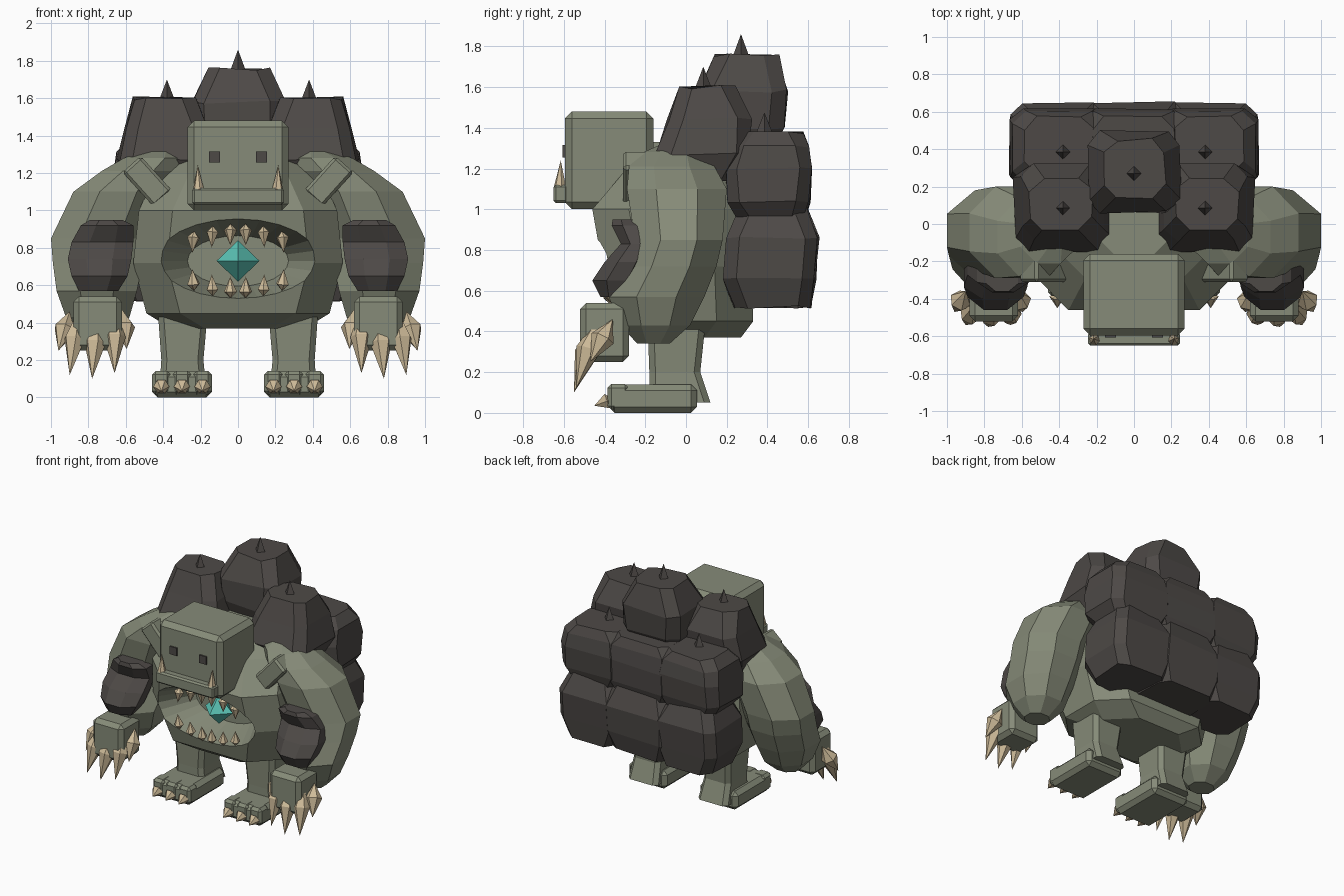
import bpy, bmesh, math, random
from mathutils import Vector, Matrix

random.seed(4)
cube = bpy.data.objects.get("Cube")
if cube:
    bpy.data.objects.remove(cube, do_unlink=True)


def material(name, rgb):
    m = bpy.data.materials.new(name)
    m.use_nodes = True
    m.diffuse_color = (*rgb, 1)
    m.node_tree.nodes["Principled BSDF"].inputs["Base Color"].default_value = (*rgb, 1)
    return m


SKIN = material("moss grey skin", (0.24, 0.26, 0.19))
ROCK = material("dark rock", (0.075, 0.067, 0.062))
BONE = material("bone", (0.62, 0.5, 0.32))
GEM = material("teal crystal", (0.1, 0.53, 0.45))


def finish(bm, name, mat, mirror=False):
    bmesh.ops.recalc_face_normals(bm, faces=bm.faces)
    me = bpy.data.meshes.new(name)
    bm.to_mesh(me)
    bm.free()
    me.materials.append(mat)
    ob = bpy.data.objects.new(name, me)
    bpy.context.collection.objects.link(ob)
    if mirror:
        ob.modifiers.new("mirror", "MIRROR").use_mirror_merge = False
    return ob


def stack(bm, loops):
    """Skin a list of point rings and cap both ends."""
    loops = [[bm.verts.new(p) for p in ring] for ring in loops]
    n = len(loops[0])
    for a, b in zip(loops, loops[1:]):
        for i in range(n):
            j = (i + 1) % n
            bm.faces.new((a[i], a[j], b[j], b[i]))
    bm.faces.new(loops[0])
    bm.faces.new(loops[-1])


def loft(bm, rings, n=8):
    """Round stack of n-sided rings, each given as z, x0, x1, y0, y1."""
    k, loops = 1 / math.cos(math.pi / n), []
    for z, x0, x1, y0, y1 in rings:
        angles = [2 * math.pi * (i + 0.5) / n for i in range(n)]
        loops.append([((x0 + x1) / 2 + k * math.cos(a) * (x1 - x0) / 2,
                       (y0 + y1) / 2 + k * math.sin(a) * (y1 - y0) / 2, z) for a in angles])
    stack(bm, loops)


def boulder(bm, rings, c, jitter=0.0):
    """Squarish stack of rings with corners cut by c."""
    loops = []
    for z, x0, x1, y0, y1 in rings:
        ring = [(x1, y0 + c), (x1, y1 - c), (x1 - c, y1), (x0 + c, y1),
                (x0, y1 - c), (x0, y0 + c), (x0 + c, y0), (x1 - c, y0)]
        loops.append([Vector((x, y, z)) + Vector([random.uniform(-jitter, jitter) for _ in range(3)])
                      for x, y in ring])
    stack(bm, loops)


def block(bm, x, y, z, chamfer, turn=0.0):
    """Chamfered box from (low, high) spans."""
    c = Vector((sum(x) / 2, sum(y) / 2, sum(z) / 2))
    size = Vector((x[1] - x[0], y[1] - y[0], z[1] - z[0]))
    verts = bmesh.ops.create_cube(bm, size=1)["verts"]
    for v in verts:
        v.co = c + Matrix.Rotation(turn, 3, "Y") @ (v.co * size)
    edges = list({e for v in verts for e in v.link_edges})
    if chamfer:
        bmesh.ops.bevel(bm, geom=edges, offset=chamfer, segments=1, affect="EDGES")


def spike(bm, base, tip, r, n=4, belly=0.0):
    """Pointed cone; belly moves its widest ring along the length."""
    base, tip = Vector(base), Vector(tip)
    d = tip - base
    m = Matrix.Translation(base) @ d.to_track_quat("Z", "Y").to_matrix().to_4x4()
    ring = [bm.verts.new(m @ Vector((r * math.cos(2 * math.pi * i / n), r * math.sin(2 * math.pi * i / n),
                                     belly * d.length))) for i in range(n)]
    ends = bm.verts.new(base), bm.verts.new(tip)
    for i in range(n):
        for e in ends:
            bm.faces.new((ring[i], ring[(i + 1) % n], e))


# Body with a flat front and a hollow belly mouth
bm = bmesh.new()
boulder(bm, [(0.37, -0.36, 0.36, -0.22, 0.27), (0.45, -0.49, 0.49, -0.34, 0.33), (0.72, -0.56, 0.56, -0.41, 0.32),
             (1.0, -0.53, 0.53, -0.46, 0.3), (1.2, -0.44, 0.44, -0.29, 0.28), (1.33, -0.28, 0.28, -0.17, 0.2)], 0.18)
body = finish(bm, "body", SKIN)
bm = bmesh.new()
bmesh.ops.create_cone(bm, cap_ends=True, segments=24, radius1=0.27, radius2=0.53, depth=0.48,
                      matrix=Matrix.Translation((0, -0.36, 0.73)) @ Matrix.Diagonal((1, 1, 0.5, 1))
                      @ Matrix.Rotation(math.pi / 2, 4, "X"))
cutter = finish(bm, "mouth_cutter", SKIN)
cutter.hide_render = True
cutter.hide_set(True)
cut = body.modifiers.new("mouth", "BOOLEAN")
cut.object, cut.operation, cut.solver = cutter, "DIFFERENCE", "EXACT"

# Mouth teeth and crystal
bm = bmesh.new()
for x in (0.04, 0.135, 0.235):
    rim = 0.19 * math.sqrt(1 - (x / 0.38) ** 2)
    for s in (1, -1):
        spike(bm, (x, -0.37, 0.73 + s * (rim + 0.01)), (x * 1.04, -0.38, 0.73 + s * (rim - 0.105)), 0.035, 6, 0.3)
finish(bm, "mouth_teeth", BONE, True)
bm = bmesh.new()
spike(bm, (0, -0.23, 0.62), (0, -0.23, 0.84), 0.115, 4, 0.5)
finish(bm, "crystal", GEM)

# Head, jaw, eyes and tusks
bm = bmesh.new()
block(bm, (-0.27, 0.27), (-0.595, -0.16), (1.0, 1.48), 0.035)
finish(bm, "head", SKIN)
bm = bmesh.new()
block(bm, (-0.245, 0.245), (-0.65, -0.58), (1.03, 1.12), 0.012)
finish(bm, "jaw", SKIN)
bm = bmesh.new()
block(bm, (0.095, 0.155), (-0.606, -0.59), (1.255, 1.315), 0)
finish(bm, "eyes", ROCK, True)
bm = bmesh.new()
spike(bm, (0.21, -0.62, 1.07), (0.215, -0.615, 1.24), 0.03, 6, 0.25)
finish(bm, "tusks", BONE, True)

# Arms, bent forward below the elbow
bm = bmesh.new()
loft(bm, [(0.34, 0.66, 0.84, -0.24, -0.08), (0.43, 0.58, 0.92, -0.32, 0.02), (0.57, 0.54, 0.97, -0.38, 0.09),
          (0.72, 0.51, 0.99, -0.3, 0.15), (0.85, 0.49, 1.0, -0.25, 0.18), (1.1, 0.4, 0.88, -0.29, 0.2),
          (1.21, 0.34, 0.73, -0.28, 0.14), (1.28, 0.3, 0.61, -0.21, 0.09), (1.32, 0.34, 0.5, -0.12, 0.02)])
finish(bm, "arms", SKIN, True)
bm = bmesh.new()
block(bm, (0.42, 0.55), (-0.31, -0.18), (1.03, 1.28), 0.015, math.radians(42))
finish(bm, "shoulder_plates", SKIN, True)
bm = bmesh.new()
loft(bm, [(0.57, 0.64, 0.85, -0.42, -0.28), (0.65, 0.59, 0.89, -0.46, -0.22), (0.74, 0.57, 0.91, -0.4, -0.18),
          (0.83, 0.56, 0.89, -0.32, -0.16), (0.92, 0.56, 0.84, -0.365, -0.18), (0.95, 0.62, 0.79, -0.36, -0.22)])
finish(bm, "forearm_rocks", ROCK, True)

# Hands and claws
bm = bmesh.new()
block(bm, (0.62, 0.88), (-0.52, -0.28), (0.25, 0.54), 0.03)
finish(bm, "hands", SKIN, True)
bm = bmesh.new()
for x, tip_x, y, z in ((0.66, 0.66, -0.49, 0.13), (0.75, 0.78, -0.5, 0.1), (0.85, 0.9, -0.49, 0.12),
                       (0.9, 0.96, -0.42, 0.25), (0.62, 0.595, -0.42, 0.26)):
    spike(bm, (x, y + 0.06, z + 0.35 if z < 0.2 else z + 0.21), (tip_x, y - 0.05, z), 0.06, 6, 0.45)
finish(bm, "hand_claws", BONE, True)

# Legs, feet and toes
bm = bmesh.new()
boulder(bm, [(0.05, 0.17, 0.42, -0.18, 0.12), (0.2, 0.185, 0.41, -0.18, 0.07), (0.48, 0.16, 0.43, -0.19, 0.1)], 0.03)
finish(bm, "legs", SKIN, True)
bm = bmesh.new()
block(bm, (0.14, 0.46), (-0.38, 0.055), (0, 0.14), 0.03)
for x in (0.19, 0.3, 0.41):
    block(bm, (x - 0.05, x + 0.05), (-0.386, -0.28), (0.015, 0.142), 0.02)
finish(bm, "feet", SKIN, True)
bm = bmesh.new()
for x in (0.19, 0.3, 0.41):
    spike(bm, (x, -0.36, 0.068), (x, -0.45, 0.035), 0.043, 6, 0.3)
finish(bm, "toe_claws", BONE, True)

# Back boulders
bm = bmesh.new()
boulder(bm, [(1.3, -0.2, 0.2, 0.1, 0.44), (1.4, -0.24, 0.24, 0.06, 0.475), (1.58, -0.25, 0.25, 0.06, 0.5),
             (1.755, -0.165, 0.165, 0.14, 0.45)], 0.07, 0.01)
finish(bm, "top_boulder", ROCK)
bm = bmesh.new()
boulder(bm, [(1.14, 0.2, 0.58, -0.08, 0.24), (1.27, 0.12, 0.64, -0.14, 0.31), (1.44, 0.16, 0.6, -0.09, 0.32),
             (1.6, 0.22, 0.555, -0.04, 0.25)], 0.07, 0.01)
finish(bm, "upper_boulders", ROCK, True)

# Each row ring is z, side inset, y0, y1
rows = {"middle": [(0.95, 0.05, 0.25, 0.58), (1.04, 0.0, 0.2, 0.605), (1.2, 0.0, 0.19, 0.62),
                   (1.31, 0.015, 0.22, 0.605), (1.375, 0.07, 0.27, 0.57)],
        "lower": [(0.52, 0.05, 0.24, 0.61), (0.66, 0.0, 0.18, 0.635), (0.86, 0.0, 0.2, 0.65), (1.03, 0.07, 0.27, 0.58)]}
for name, rings in rows.items():
    for part, x0, x1 in (("side", 0.15, 0.66), ("centre", -0.29, 0.29)):
        bm = bmesh.new()
        boulder(bm, [(z, x0 + i, x1 - i, y0, y1) for z, i, y0, y1 in rings], 0.065, 0.008)
        finish(bm, name + "_" + part + "_boulder", ROCK, part == "side")

# Boulder spikes
bm = bmesh.new()
spike(bm, (0, 0.27, 1.73), (0, 0.27, 1.86), 0.048)
finish(bm, "top_spike", ROCK)
bm = bmesh.new()
spike(bm, (0.38, 0.085, 1.57), (0.38, 0.085, 1.7), 0.05)
spike(bm, (0.38, 0.385, 1.35), (0.38, 0.385, 1.475), 0.05)
finish(bm, "side_spikes", ROCK, True)
